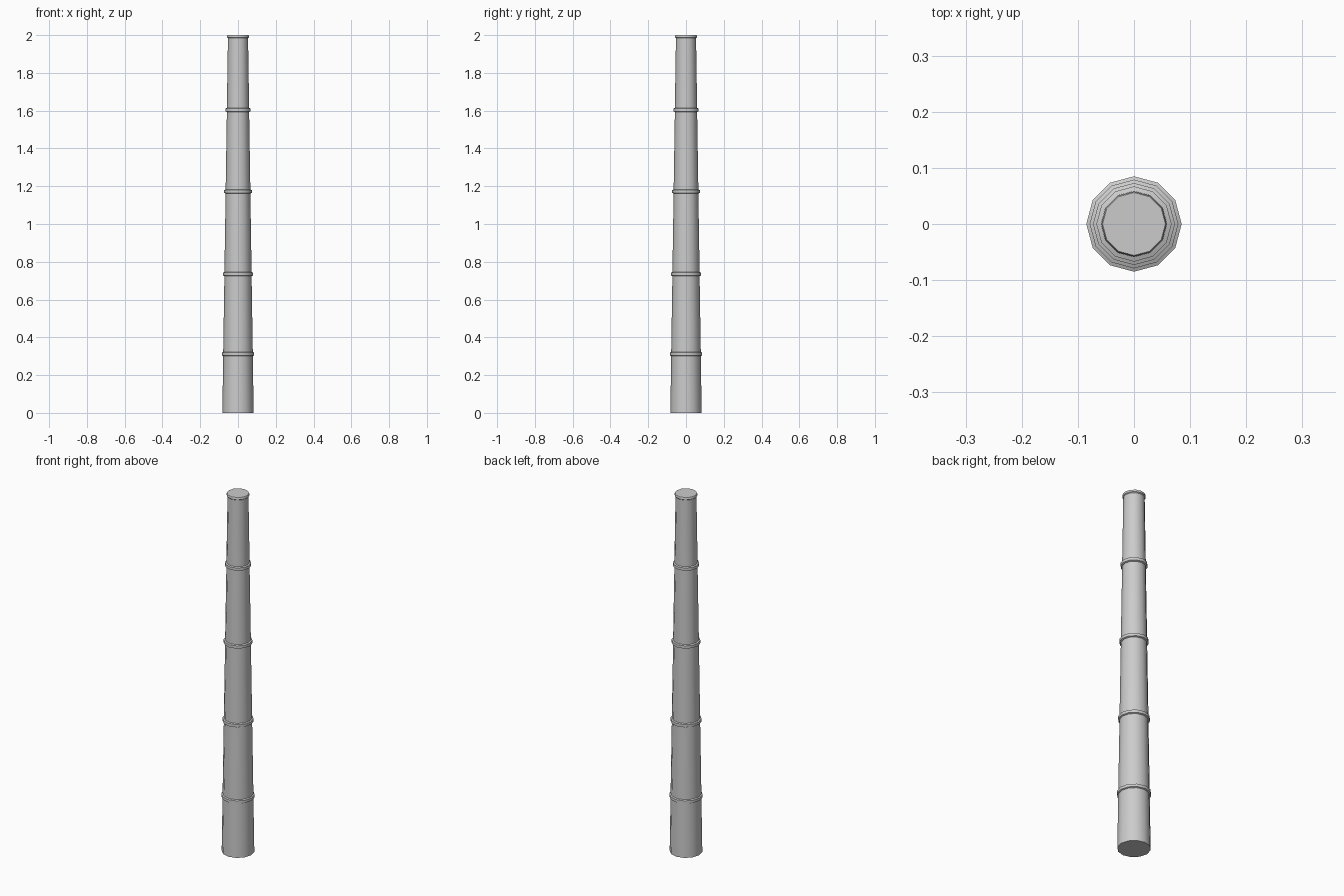
import bpy, bmesh
from math import pi, sin, cos, radians

if "Cube" in bpy.data.objects:
    bpy.data.objects.remove(bpy.data.objects["Cube"], do_unlink=True)

SIDES = 12
HEIGHT = 2.0
BASE_R, TOP_R = 0.083, 0.053

grey = bpy.data.materials.new("light_grey")
grey.use_nodes = True
colour = (0.6, 0.6, 0.6, 1)
grey.diffuse_color = colour
grey.node_tree.nodes["Principled BSDF"].inputs["Base Color"].default_value = colour


def radius_at(z):
    return BASE_R + (TOP_R - BASE_R) * z / HEIGHT


def lathe(name, profile):
    """Turn a (radius, height) profile, listed upwards, into a capped solid."""
    bm = bmesh.new()
    angles = [2 * pi * i / SIDES for i in range(SIDES)]
    rings = [[bm.verts.new((r * cos(a), r * sin(a), z)) for a in angles]
             for r, z in profile]
    for low, high in zip(rings, rings[1:]):
        for i in range(SIDES):
            j = (i + 1) % SIDES
            bm.faces.new((low[i], low[j], high[j], high[i]))
    bm.faces.new(rings[0][::-1])
    bm.faces.new(rings[-1])
    mesh = bpy.data.meshes.new(name)
    bm.to_mesh(mesh)
    bm.free()
    mesh.materials.append(grey)
    obj = bpy.data.objects.new(name, mesh)
    bpy.context.collection.objects.link(obj)
    bpy.ops.object.select_all(action="DESELECT")
    obj.select_set(True)
    bpy.context.view_layer.objects.active = obj
    bpy.ops.object.shade_smooth_by_angle(angle=radians(35))
    return obj


# Tapered shaft, with the raised bands cut into its own profile
bands = [("lower", 0.312, 0.085), ("middle", 0.735, 0.079),
         ("upper", 1.172, 0.073), ("high", 1.604, 0.067)]
half = 0.011
profile = [(BASE_R, 0)]
for _, z, r in bands:
    profile += [(radius_at(z), z - half), (r, z - half * 0.7),
                (r, z + half * 0.7), (radius_at(z), z + half)]

# Rim at the top
rim_low = HEIGHT - 0.016
profile += [(radius_at(rim_low), rim_low), (0.058, rim_low + 0.004),
            (0.058, HEIGHT - 0.003), (0.056, HEIGHT)]
lathe("banded_pole", profile)
